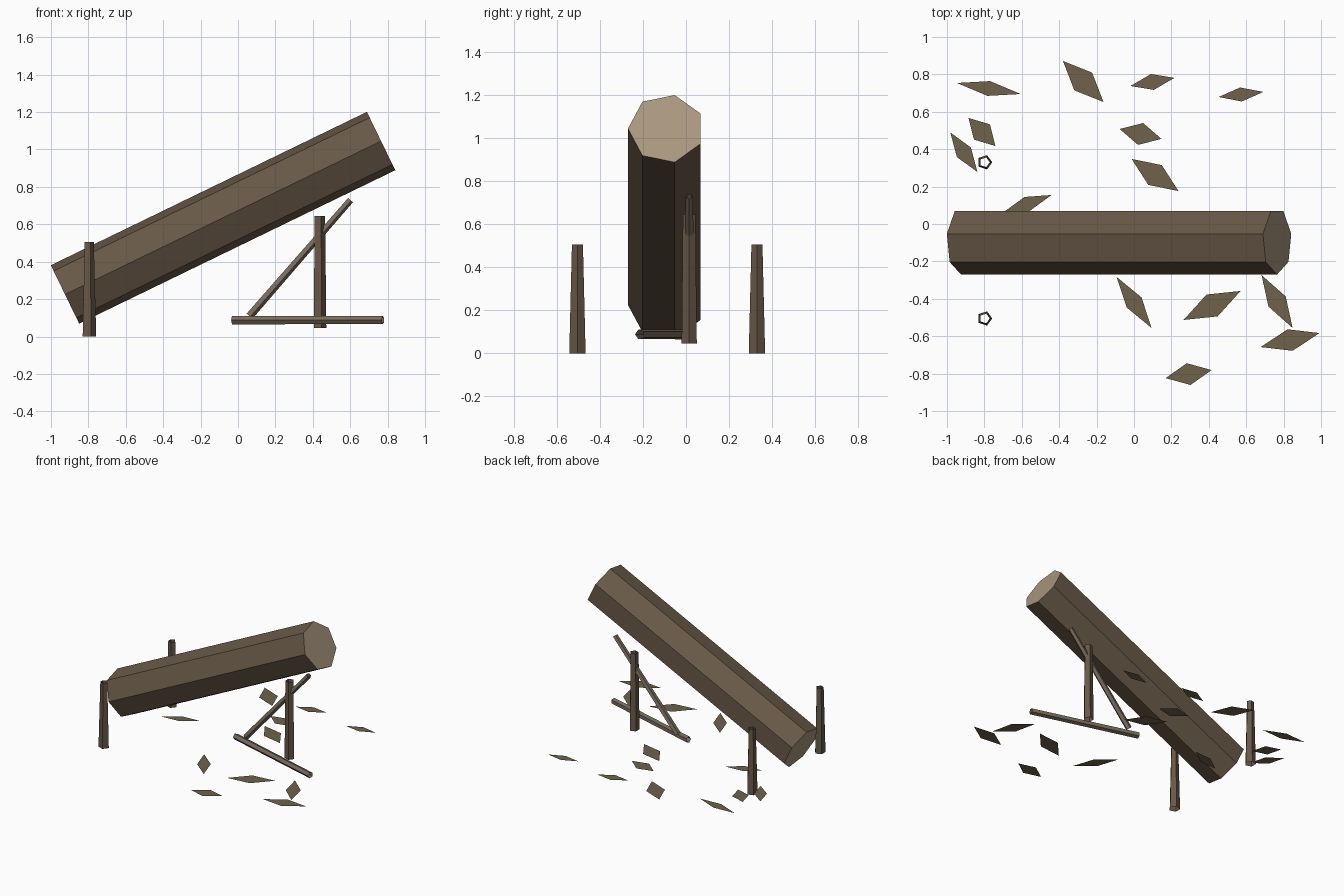
import bpy
import math
from mathutils import Vector

if "Cube" in bpy.data.objects:
    bpy.data.objects.remove(bpy.data.objects["Cube"])


def material(name, rgb):
    m = bpy.data.materials.new(name)
    m.diffuse_color = (*rgb, 1)
    m.use_nodes = True
    m.node_tree.nodes["Principled BSDF"].inputs["Base Color"].default_value = m.diffuse_color
    return m


BARK = material("bark", (0.138, 0.098, 0.063))
STICK = material("peeled_stick", (0.19, 0.15, 0.105))
CUT = material("cut_wood", (0.40, 0.31, 0.21))
LEAF = material("dry_leaf", (0.156, 0.122, 0.068))
GROUND = 0.045


def add_mesh(name, verts, faces, mats):
    me = bpy.data.meshes.new(name)
    me.from_pydata(verts, [], faces)
    for m in mats:
        me.materials.append(m)
    ob = bpy.data.objects.new(name, me)
    bpy.context.collection.objects.link(ob)
    return ob


def pole(name, a, b, r0, r1, sides, u, mat, cap=None):
    """Tapered prism from a to b; first corner lies in direction u. Open unless cap is given."""
    a, b, u = Vector(a), Vector(b), Vector(u)
    d = (b - a).normalized()
    u = (u - d * u.dot(d)).normalized()
    v = d.cross(u)
    verts = []
    for p, r in ((a, r0), (b, r1)):
        for i in range(sides):
            t = math.tau * i / sides
            verts.append(p + (u * math.cos(t) + v * math.sin(t)) * r)
    faces = [(i, (i + 1) % sides, sides + (i + 1) % sides, sides + i) for i in range(sides)]
    if cap:
        faces += [tuple(reversed(range(sides))), tuple(range(sides, 2 * sides))]
    ob = add_mesh(name, verts, faces, [mat] + ([cap] if cap else []))
    if cap:
        for f in ob.data.polygons[sides:]:
            f.material_index = 1
    return ob


# Heavy leaning log with pale cut ends
pole("falling_log", (-0.925, -0.092, 0.225), (0.765, -0.092, 1.045),
     0.178, 0.178, 7, (0, -1, 0), BARK, CUT)

# Pair of open tapered guide stakes beside the low end
for side, y in (("front", -0.505), ("back", 0.33)):
    pole(f"guide_stake_{side}", (-0.798, y, 0), (-0.798, y, 0.505),
         0.040, 0.027, 5, (1, 0, 0), BARK)

# Trigger: upright post, diagonal lever, horizontal bait stick
pole("upright_post", (0.435, 0.015, GROUND), (0.435, 0.015, 0.645),
     0.037, 0.031, 5, (1, 0, 0), BARK)
pole("diagonal_lever", (0.06, 0.015, 0.11), (0.60, 0.015, 0.73),
     0.023, 0.019, 5, (1, 0, 0), STICK)
pole("bait_stick", (-0.03, 0.013, 0.088), (0.775, -0.215, 0.088),
     0.024, 0.023, 5, (0, -1, 0), STICK)

# Flat diamond leaves: tip x, y, opposite tip x, y, width
LEAVES = [
    (-.947, .754, -.606, .695, .080), (-.380, .872, -.163, .652, .134),
    (-.019, .738, .216, .781, .086), (.452, .679, .692, .706, .075),
    (-.885, .567, -.741, .417, .118), (-.982, .489, -.837, .278, .091),
    (-.077, .508, .147, .455, .120), (-.013, .348, .238, .176, .128),
    (-.703, .059, -.441, .155, .080), (-.093, -.283, .094, -.556, .096),
    (.265, -.513, .570, -.358, .131), (.682, -.273, .848, -.556, .107),
    (.677, -.658, .992, -.583, .118), (.169, -.824, .415, -.781, .118),
]
for n, (x0, y0, x1, y1, w) in enumerate(LEAVES, 1):
    a, b = Vector((x0, y0, GROUND)), Vector((x1, y1, GROUND))
    side = Vector((y0 - y1, x1 - x0, 0)).normalized() * w / 2
    mid = (a + b) / 2
    add_mesh(f"leaf_{n}", [a, mid - side, b, mid + side], [(0, 1, 2, 3)], [LEAF])
